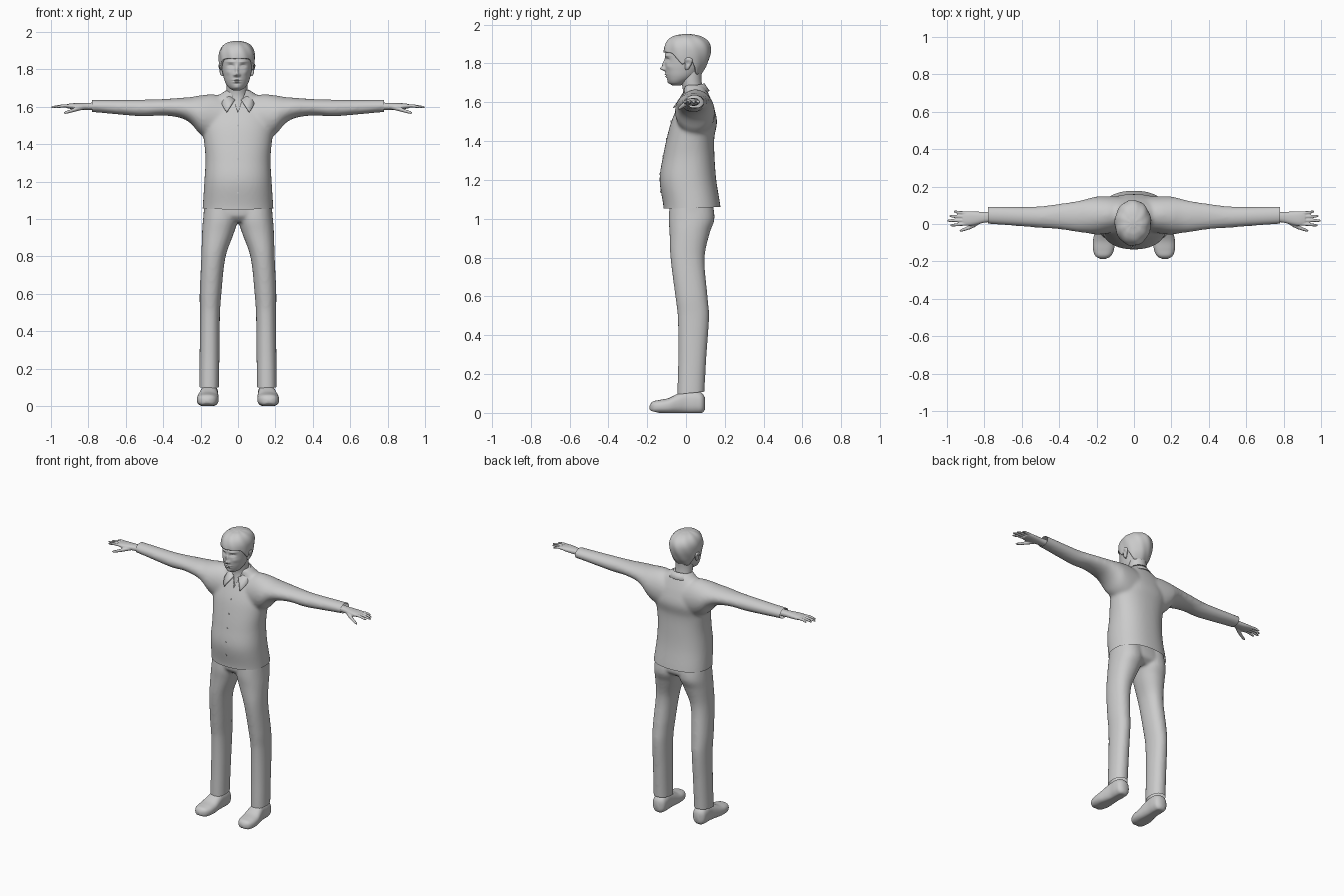
import bpy, bmesh, math
from mathutils import Vector

if "Cube" in bpy.data.objects:
    bpy.data.objects.remove(bpy.data.objects["Cube"])

grey = bpy.data.materials.new("light_grey")
grey.diffuse_color = (0.6, 0.6, 0.6, 1)
grey.use_nodes = True
grey.node_tree.nodes["Principled BSDF"].inputs["Base Color"].default_value = grey.diffuse_color


def make(name, verts, faces, angle=40):
    me = bpy.data.meshes.new(name)
    me.from_pydata(verts, [], faces)
    bm = bmesh.new()
    bm.from_mesh(me)
    bmesh.ops.recalc_face_normals(bm, faces=bm.faces)
    bm.to_mesh(me)
    bm.free()
    ob = bpy.data.objects.new(name, me)
    bpy.context.collection.objects.link(ob)
    me.materials.append(grey)
    smooth(ob, angle)
    return ob


def smooth(ob, angle=40):
    bpy.ops.object.select_all(action='DESELECT')
    ob.select_set(True)
    bpy.context.view_layer.objects.active = ob
    bpy.ops.object.shade_smooth_by_angle(angle=math.radians(angle))


def sample(keys, t):
    """Smooth interpolation of rows (t, values...)."""
    t = min(max(t, keys[0][0]), keys[-1][0])
    i = next(k for k in range(len(keys) - 1) if t <= keys[k + 1][0])

    def slope(j, c):
        a, b = keys[max(j - 1, 0)], keys[min(j + 1, len(keys) - 1)]
        return (b[c] - a[c]) / (b[0] - a[0])
    a, b = keys[i], keys[i + 1]
    h = b[0] - a[0]
    s = (t - a[0]) / h
    return [(2*s**3 - 3*s*s + 1) * a[c] + (s**3 - 2*s*s + s) * h * slope(i, c)
            + (3*s*s - 2*s**3) * b[c] + (s**3 - s*s) * h * slope(i + 1, c)
            for c in range(1, 5)]


def section(vals, ang, power=2.0):
    ca, cb, ra, rb = vals
    c, s = math.cos(ang), math.sin(ang)
    e = 2 / power
    return (ca + ra * math.copysign(abs(c)**e, c), cb + rb * math.copysign(abs(s)**e, s))


def loft(name, axis, keys, n=32, m=40, power=2.0):
    """Rows are (position on axis, two centre coordinates, two half sizes)."""
    verts, faces = [], []
    for j in range(m + 1):
        t = keys[0][0] + (keys[-1][0] - keys[0][0]) * j / m
        vals = sample(keys, t)
        for i in range(n):
            p, q = section(vals, 2 * math.pi * i / n, power)
            verts.append({'x': (t, p, q), 'y': (p, t, q), 'z': (p, q, t)}[axis])
    for j in range(m):
        for i in range(n):
            k = (i + 1) % n
            faces.append((j*n + i, j*n + k, j*n + n + k, j*n + n + i))
    faces += [tuple(range(n)), tuple(range(m*n, m*n + n))]
    return make(name, verts, faces)


def mirror(ob):
    ob.modifiers.new("mirror", 'MIRROR').use_mirror_merge = False
    return ob


def bake(ob):
    dg = bpy.context.evaluated_depsgraph_get()
    me = bpy.data.meshes.new_from_object(ob.evaluated_get(dg))
    ob.modifiers.clear()
    ob.data = me


def fuse(name, parts, voxel, rounds, cuts=()):
    """Blend overlapping parts into one skin, then trim open ends."""
    for p in parts:
        bake(p)
    bpy.ops.object.select_all(action='DESELECT')
    for p in parts:
        p.select_set(True)
    ob = parts[0]
    bpy.context.view_layer.objects.active = ob
    bpy.ops.object.join()
    ob.name = name
    ob.modifiers.new("skin", 'REMESH').voxel_size = voxel
    sm = ob.modifiers.new("soften", 'SMOOTH')
    sm.iterations = rounds
    bake(ob)
    bm = bmesh.new()
    bm.from_mesh(ob.data)
    for co, no in cuts:
        bmesh.ops.bisect_plane(bm, geom=bm.verts[:] + bm.edges[:] + bm.faces[:],
                               plane_co=co, plane_no=no, clear_outer=True)
    bm.to_mesh(ob.data)
    bm.free()
    smooth(ob, 50)
    return ob


# Shirt: torso and both sleeves, open at hem, cuffs and neckline
torso = loft("torso", 'z', [
    (1.00, 0, .033, .192, .150), (1.06, 0, .031, .189, .147), (1.20, 0, .010, .180, .146),
    (1.32, 0, .014, .174, .133), (1.42, 0, .024, .182, .122), (1.50, 0, .042, .190, .118),
    (1.58, 0, .050, .175, .092), (1.64, 0, .052, .130, .066), (1.69, 0, .040, .062, .054)],
    48, 50, 2.3)
sleeve = mirror(loft("sleeve", 'x', [
    (.00, .055, 1.53, .085, .10), (.12, .050, 1.54, .098, .125), (.20, .045, 1.556, .102, .105),
    (.25, .043, 1.580, .092, .072), (.30, .040, 1.593, .083, .055), (.40, .040, 1.597, .068, .044),
    (.50, .037, 1.593, .058, .045), (.60, .040, 1.596, .053, .041), (.78, .047, 1.604, .047, .033),
    (.83, .047, 1.604, .046, .033)], 32, 50))
shirt = fuse("shirt", [torso, sleeve], .009, 10, [
    ((0, 0, 1.055), (0, .03, -1)), ((.78, 0, 0), (1, 0, 0)), ((-.78, 0, 0), (-1, 0, 0))])

# V neckline cutter
cutter = make("neckline_cutter",
              [(x, y, z) for y in (-.2, .02) for x, z in ((0, 1.57), (.05, 1.71), (-.05, 1.71))],
              [(0, 1, 2), (3, 5, 4), (0, 3, 4, 1), (1, 4, 5, 2), (2, 5, 3, 0)])
cutter.hide_render = True
cutter.hide_set(True)
cut = shirt.modifiers.new("neckline", 'BOOLEAN')
cut.operation, cut.object, cut.solver = 'DIFFERENCE', cutter, 'EXACT'

# Collar: folded band around the neck with two front points
cv, cf, steps = [], [], 40
for i in range(steps + 1):
    u = i / steps * 2 - 1
    a = math.radians(90 + u * 165)
    front = max(0, (abs(u) - .62) / .38)
    for k, grow in enumerate((0, .012, .026)):
        top = 1.685 + .012 * math.sin(a) - .035 * front
        z = top - k * (.019 + .014 * front)
        y = .036 + (.060 + grow) * math.sin(a) - .010 * front * k
        x = (.064 + grow) * math.cos(a) + math.copysign(.018 * front * k, math.cos(a))
        cv.append((x, y, z))
for i in range(steps):
    for k in range(2):
        cf.append((i*3 + k, i*3 + k + 1, i*3 + k + 4, i*3 + k + 3))
collar = make("collar", cv, cf)
collar.modifiers.new("cloth", 'SOLIDIFY').thickness = .006

# Front placket seam and buttons
for i in range(5):
    z = 1.14 + i * .09
    vals = sample([(1.06, 0, -.116, 0, 0), (1.20, 0, -.136, 0, 0), (1.32, 0, -.119, 0, 0),
                   (1.42, 0, -.098, 0, 0), (1.52, 0, -.07, 0, 0)], z)
    loft("button", 'y', [(vals[1] - .003, 0, z, .005, .005),
                         (vals[1] + .008, 0, z, .006, .006)], 12, 1)

# Trousers: hips and two legs, open at waist and ankles
hips = loft("hips", 'z', [(.985, 0, .025, .15, .08), (1.02, 0, .030, .182, .113),
                          (1.15, 0, .020, .172, .10)], 48, 16, 2.3)
leg = mirror(loft("leg", 'z', [
    (.04, .154, .025, .053, .070), (.10, .154, .025, .053, .070), (.30, .152, .033, .053, .073),
    (.50, .150, .038, .054, .081), (.60, .147, .028, .058, .083), (.80, .131, .008, .065, .088),
    (.93, .106, .019, .086, .104), (1.00, .094, .029, .093, .118), (1.12, .09, .025, .085, .105)],
    36, 60, 2.2))
fuse("trousers", [hips, leg], .009, 7, [
    ((0, 0, 1.11), (0, 0, 1)), ((0, 0, .10), (0, .1, -1))])

# Shoes with flattened soles
shoe = loft("shoe", 'y', [
    (-.187, .166, .028, .012, .010), (-.175, .165, .030, .038, .027), (-.14, .163, .032, .055, .034),
    (-.09, .161, .036, .058, .040), (-.04, .157, .048, .052, .052), (.00, .154, .055, .047, .060),
    (.05, .153, .055, .047, .060), (.085, .153, .050, .040, .050), (.098, .153, .048, .018, .030)],
    32, 36, 2.5)
for v in shoe.data.vertices:
    v.co.z = max(v.co.z, .0 if v.co.y > -.14 else (-.14 - v.co.y) * .25)
mirror(shoe)

# Hands: palm, four fingers and thumb
parts = [loft("palm", 'x', [
    (.74, .040, 1.602, .028, .021), (.80, .036, 1.602, .029, .019), (.85, .031, 1.602, .036, .018),
    (.89, .029, 1.603, .039, .015), (.915, .029, 1.603, .034, .011)], 24, 20, 2.3)]
for y0, y1, tip in ((.058, .066, .965), (.039, .042, .988), (.020, .018, 1.0), (.001, -.007, .982)):
    parts.append(loft("finger", 'x', [
        (.88, y0, 1.604, .009, .009), (.94, (y0 + y1) / 2, 1.604, .0085, .008),
        (tip - .010, y1, 1.598, .007, .006), (tip, y1, 1.597, .003, .003)], 12, 14))
parts.append(loft("thumb", 'x', [
    (.82, .016, 1.598, .012, .012), (.86, -.008, 1.588, .013, .012), (.90, -.026, 1.575, .010, .009),
    (.925, -.034, 1.568, .007, .007), (.933, -.036, 1.566, .003, .003)], 12, 14))
mirror(fuse("hand", parts, .0035, 3))

# Neck and upper chest
CX = -.006
loft("neck", 'z', [(1.52, 0, .035, .06, .085), (1.60, 0, .040, .06, .066),
                   (1.66, CX, .036, .056, .052), (1.72, CX, .026, .056, .054),
                   (1.79, CX, .026, .056, .060)], 36, 20)

# Head with sculpted face
HEAD = [(1.686, CX, -.050, .016, .020), (1.700, CX, -.044, .041, .044), (1.730, CX, -.026, .062, .075),
        (1.770, CX, -.013, .074, .095), (1.800, CX, -.005, .080, .103), (1.850, CX, .003, .086, .110),
        (1.890, CX, .005, .083, .105), (1.920, CX, .004, .066, .083), (1.937, CX, .002, .038, .046),
        (1.942, CX, .002, .008, .010)]
head = loft("head", 'z', HEAD, 128, 100)
BUMPS = [  # x, z, width, height, push forward
    (0, 1.773, .012, .010, .021), (0, 1.795, .008, .020, .014), (.013, 1.769, .006, .006, .006),
    (.032, 1.819, .016, .009, -.011), (.032, 1.817, .010, .005, .005), (.034, 1.840, .022, .006, .005),
    (0, 1.744, .020, .004, .007), (0, 1.733, .016, .004, .006), (0, 1.7385, .020, .002, -.004),
    (0, 1.722, .016, .004, -.003), (0, 1.703, .016, .009, .004), (.048, 1.785, .014, .014, .004)]
for v in head.data.vertices:
    if v.co.y < -.03:
        x, z, push = v.co.x - CX, v.co.z, 0
        for bx, bz, w, h, d in BUMPS:
            push += d * math.exp(-((abs(x) - bx) / w)**2 - ((z - bz) / h)**2)
        v.co.y -= push

# Hair cap: follows the skull down to a hairline that varies around the head
RIM = [(0, 1.858, 0, 0, 0), (50, 1.852, 0, 0, 0), (72, 1.815, 0, 0, 0), (85, 1.795, 0, 0, 0),
       (98, 1.825, 0, 0, 0), (118, 1.785, 0, 0, 0), (140, 1.745, 0, 0, 0), (180, 1.735, 0, 0, 0)]
hv, hf, n, m = [], [], 96, 28
for j in range(m + 1):
    for i in range(n):
        a = 2 * math.pi * i / n
        away = abs((math.degrees(a) + 90 + 180) % 360 - 180)
        rim = sample(RIM, away)[0]
        z = 1.942 + (rim - 1.942) * (j / m)**1.6
        x, y = section(sample(HEAD, z), a)
        back = max(0, math.sin(a))
        tuft = .0015 * math.sin(9 * a + 40 * z)
        out = .010 + .004 * back + tuft
        hv.append((x + out * math.cos(a), y + out * math.sin(a), z + .009 * (1 - j / m)))
for j in range(m):
    for i in range(n):
        k = (i + 1) % n
        hf.append((j*n + i, j*n + k, j*n + n + k, j*n + n + i))
hf.append(tuple(range(n)))
hair = make("hair", hv, hf)
thick = hair.modifiers.new("thickness", 'SOLIDIFY')
thick.thickness = .012

# Ears
for side in (-1, 1):
    ear = loft("ear", 'z', [
        (1.765, CX + side*.078, .004, .005, .005), (1.775, CX + side*.081, .006, .009, .011),
        (1.800, CX + side*.087, .012, .010, .018), (1.820, CX + side*.090, .014, .010, .020),
        (1.832, CX + side*.088, .012, .005, .010)], 20, 20)
    for v in ear.data.vertices:  # hollow of the ear
        d = math.exp(-((v.co.y - .010) / .009)**2 - ((v.co.z - 1.803) / .015)**2)
        if (v.co.x - CX) * side > .084:
            v.co.x -= side * .008 * d
